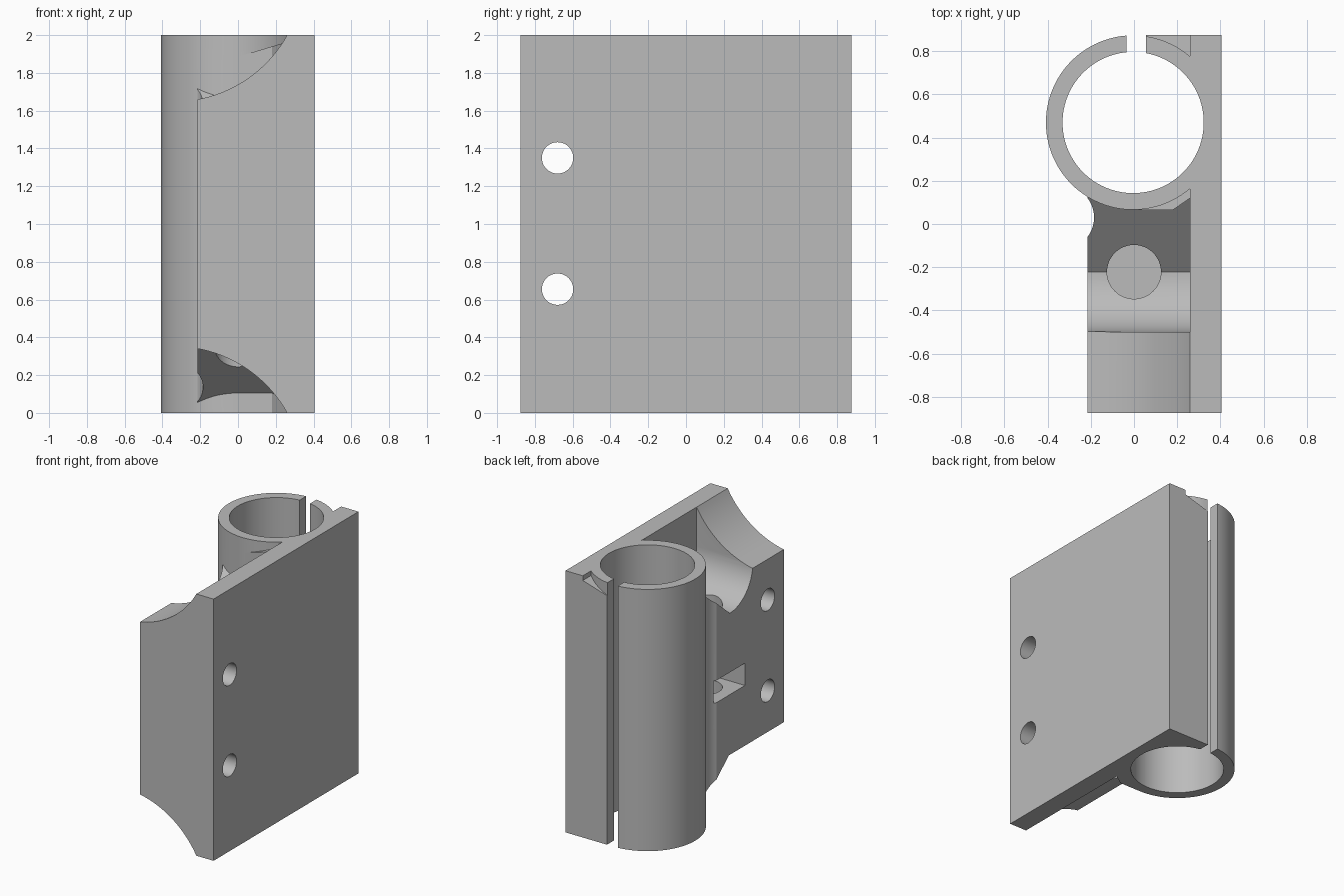
import bpy, bmesh, math
from mathutils import Vector

cube = bpy.data.objects.get("Cube")
if cube:
    bpy.data.objects.remove(cube, do_unlink=True)

grey = bpy.data.materials.new("plain_grey")
grey.use_nodes = True
grey.diffuse_color = (0.5, 0.5, 0.5, 1)
grey.node_tree.nodes["Principled BSDF"].inputs["Base Color"].default_value = (0.5, 0.5, 0.5, 1)

# Axis maps from profile (u, v) and depth w to world space
AXES = {"x": lambda u, v, w: Vector((w, u, v)),
        "y": lambda u, v, w: Vector((u, w, v)),
        "z": lambda u, v, w: Vector((u, v, w))}


def prism(name, profile, axis, lo, hi):
    """Extrude a closed profile along one axis."""
    place = AXES[axis]
    bm = bmesh.new()
    ends = [[bm.verts.new(place(u, v, w)) for u, v in profile] for w in (lo, hi)]
    bm.faces.new(ends[0])
    bm.faces.new(ends[1])
    n = len(profile)
    for i in range(n):
        j = (i + 1) % n
        bm.faces.new((ends[0][i], ends[0][j], ends[1][j], ends[1][i]))
    bmesh.ops.recalc_face_normals(bm, faces=bm.faces)
    mesh = bpy.data.meshes.new(name)
    bm.to_mesh(mesh)
    bm.free()
    mesh.materials.append(grey)
    obj = bpy.data.objects.new(name, mesh)
    bpy.context.collection.objects.link(obj)
    return obj


def arc(cu, cv, r, start, end, steps):
    angles = [math.radians(start + (end - start) * i / steps) for i in range(steps + 1)]
    return [(cu + r * math.cos(a), cv + r * math.sin(a)) for a in angles]


def rod(name, cu, cv, r, axis, lo, hi, sides=48):
    return prism(name, arc(cu, cv, r, 0, 360, sides)[:-1], axis, lo, hi)


def box(name, x, y, z):
    return prism(name, [(x[0], y[0]), (x[1], y[0]), (x[1], y[1]), (x[0], y[1])], "z", *z)


def combine(target, tool, operation):
    """Apply a boolean and discard the tool object."""
    mod = target.modifiers.new(operation.lower(), "BOOLEAN")
    mod.operation = operation
    mod.solver = "EXACT"
    mod.object = tool
    bpy.context.view_layer.objects.active = target
    bpy.ops.object.modifier_apply(modifier=mod.name)
    bpy.data.objects.remove(tool, do_unlink=True)


LEFT, INNER, OUTER = -0.215, 0.26, 0.406
BOLT_Y = -0.222
TUBE = (-0.004, 0.47)

# Web: block with scooped upper and lower corners
scoop = arc(-0.34, -0.336, 0.688, 79.5, 29.2, 20)
edge = [(LEFT, 0.34)] + scoop[1:-1] + [(INNER, 0)]
section = edge + [(0.3, 0), (0.3, 2)] + [(x, 2 - z) for x, z in reversed(edge)]
web = prism("clamp_bracket", section, "y", -0.875, 0.14)

# Sloped root that joins the web to the tube
root = [(BOLT_Y, 0.35), (0.18, 0.008), (0.18, 1.9), (BOLT_Y, 1.6)]
combine(web, prism("sloped_root", root, "x", LEFT, 0.3), "UNION")

# Rounded pocket for the bolt head, rising towards the tube
pocket = [(-0.5, 2.2)] + arc(BOLT_Y, 1.7, 0.278, 180, 270, 18) + [(0.4, 1.95), (0.4, 2.2)]
combine(web, prism("pocket_cutter", pocket, "x", -0.6, INNER), "DIFFERENCE")

# Vertical relief groove on the web side
combine(web, rod("groove_cutter", -0.335, 0.03, 0.15, "z", -0.2, 2.2), "DIFFERENCE")

# Bolt hole in two lengths and the nut slot between them
combine(web, rod("upper_bolt_cutter", 0, BOLT_Y, 0.125, "z", 0.99, 2.2), "DIFFERENCE")
combine(web, rod("lower_bolt_cutter", 0, BOLT_Y, 0.125, "z", -0.2, 0.9), "DIFFERENCE")
combine(web, box("nut_slot_cutter", (-0.5, 0.18), (-0.405, -0.04), (0.8, 0.97)), "DIFFERENCE")

# Mounting plate
combine(web, box("mounting_plate", (INNER, OUTER), (-0.875, 0.875), (0, 2)), "UNION")

# Filler between tube and plate, its top sloping away from the plate
outline = [(0.02, 0.065), (0.18, 0.065), (0.26, 0.12), (0.38, 0.12), (0.38, 0.875), (0.02, 0.875)]
filler = prism("tube_filler", outline, "z", 0, 2)
for v in filler.data.vertices:
    if v.co.z > 1:
        v.co.z -= 0.3 * (0.38 - v.co.x)
combine(web, filler, "UNION")

# Clamp tube with bore and slit
combine(web, rod("clamp_tube", *TUBE, 0.404, "z", 0, 2, 96), "UNION")
combine(web, rod("bore_cutter", *TUBE, 0.327, "z", -0.2, 2.2, 96), "DIFFERENCE")
combine(web, box("slit_cutter", (-0.035, 0.055), (0.5, 1.1), (-0.2, 2.2)), "DIFFERENCE")

# Screw holes through plate and web
for z in (0.655, 1.35):
    combine(web, rod("screw_cutter", -0.68, z, 0.083, "x", -0.6, 0.6), "DIFFERENCE")

# Smooth curved walls, sharp edges
bpy.ops.object.select_all(action="DESELECT")
web.select_set(True)
bpy.context.view_layer.objects.active = web
bpy.ops.object.shade_smooth_by_angle(angle=math.radians(25))
